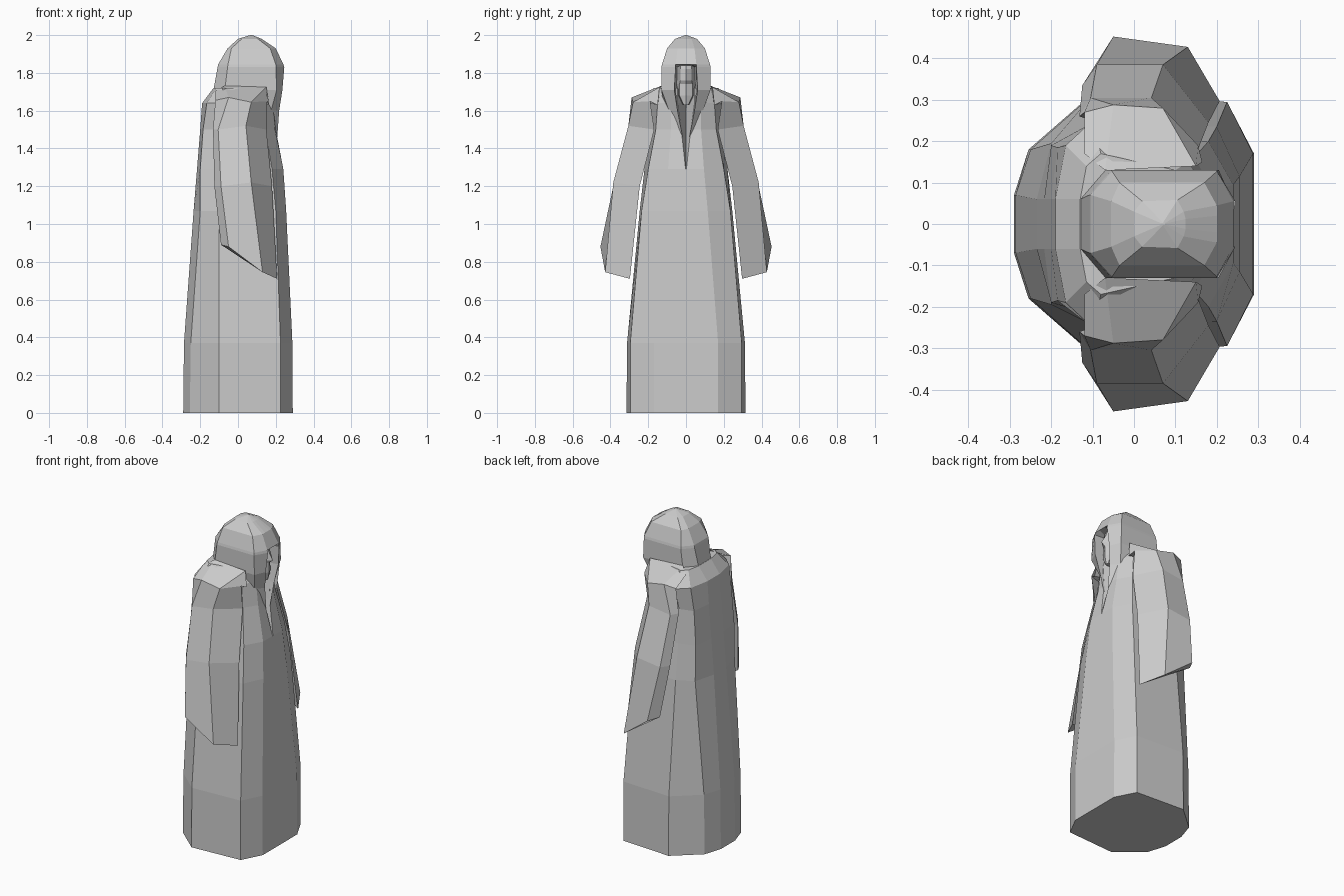
import bpy, bmesh


def loft(name, rings):
    """Skin a closed solid through rings of 3D points."""
    bm = bmesh.new()
    loops = [[bm.verts.new(p) for p in ring] for ring in rings]
    n = len(loops[0])
    for a, b in zip(loops, loops[1:]):
        for i in range(n):
            j = (i + 1) % n
            bm.faces.new((a[i], a[j], b[j], b[i]))
    bm.faces.new(loops[0][::-1])
    bm.faces.new(loops[-1])
    bmesh.ops.remove_doubles(bm, verts=bm.verts, dist=0.0005)
    bmesh.ops.recalc_face_normals(bm, faces=bm.faces)
    me = bpy.data.meshes.new(name)
    bm.to_mesh(me)
    bm.free()
    ob = bpy.data.objects.new(name, me)
    bpy.context.collection.objects.link(ob)
    return ob


def sym(z, center, half):
    """Ring at height z: front centre point plus a half outline mirrored in y."""
    return ([(center, 0, z)] + [(x, y, z) for x, y in half]
            + [(x, -y, z) for x, y in reversed(half)])


# Robe: ten-sided body with a V-shaped neck opening
loft("robe", [
    sym(0, .29, [(.29, .01), (.29, .17), (.225, .295), (-.1, .315), (-.255, .18), (-.29, .07)]),
    sym(.37, .288, [(.288, .01), (.288, .17), (.225, .295), (-.1, .312), (-.25, .18), (-.286, .07)]),
    sym(1.07, .255, [(.255, .01), (.255, .115), (.2, .235), (-.1, .245), (-.2, .195), (-.235, .06)]),
    sym(1.29, .24, [(.24, .002), (.24, .095), (.18, .2), (-.1, .22), (-.2, .19), (-.217, .06)]),
    sym(1.5, .14, [(.2, .025), (.195, .08), (.145, .16), (-.1, .21), (-.185, .185), (-.2, .06)]),
    sym(1.64, .1, [(.19, .045), (.18, .08), (.13, .15), (-.1, .25), (-.165, .19), (-.19, .06)]),
    sym(1.72, .08, [(.16, .045), (.15, .07), (.1, .13), (-.08, .17), (-.115, .14), (-.13, .06)]),
])

# Hood: recessed face opening, lappets running down into the neckline
loft("hood", [
    sym(1.46, .15, [(.16, .012), (.208, .018), (.17, .05), (-.05, .08), (-.1, .05)]),
    sym(1.6, .11, [(.12, .035), (.218, .045), (.175, .09), (-.06, .12), (-.12, .06)]),
    sym(1.71, .11, [(.12, .05), (.235, .062), (.205, .13), (-.07, .13), (-.13, .06)]),
    sym(1.83, .12, [(.13, .05), (.245, .055), (.2, .13), (-.055, .13), (-.108, .07)]),
    sym(1.845, .24, [(.24, .02), (.24, .055), (.2, .127), (-.053, .127), (-.105, .07)]),
    sym(1.93, .2, [(.2, .02), (.2, .045), (.17, .1), (-.035, .1), (-.055, .055)]),
    sym(1.98, .125, [(.125, .012), (.12, .03), (.105, .058), (.02, .055), (-.0, .03)]),
    sym(2.0, .075, [(.075, .001), (.075, .002), (.07, .003), (.07, .003), (.065, .002)]),
])

# Face with nose and pointed beard inside the hood
loft("face", [
    sym(1.63, .205, [(.2, .012), (.15, .015)]),
    sym(1.68, .215, [(.2, .035), (.12, .045)]),
    sym(1.74, .215, [(.195, .035), (.12, .05)]),
    sym(1.76, .24, [(.195, .03), (.12, .05)]),
    sym(1.82, .205, [(.195, .03), (.12, .05)]),
    sym(1.85, .2, [(.19, .03), (.12, .05)]),
])

# Wide hanging sleeves: back inner, back outer, front outer, front inner corners
sleeve = [
    [(-.12, .17, 1.705), (-.07, .13, 1.732), (.15, .14, 1.725), (.165, .15, 1.63)],
    [(-.12, .27, 1.655), (-.05, .288, 1.67), (.07, .28, 1.645), (.155, .19, 1.65)],
    [(-.132, .26, 1.5), (-.105, .305, 1.5), (.042, .305, 1.52), (.15, .168, 1.5)],
    [(-.125, .335, 1.2), (-.09, .385, 1.2), (.07, .385, 1.22), (.18, .245, 1.2)],
    [(-.09, .385, .89), (-.05, .453, .88), (.13, .428, .745), (.207, .297, .71)],
]
for side, label in ((1, "left"), (-1, "right")):
    loft(label + "_sleeve", [[(x, side * y, z) for x, y, z in r] for r in sleeve])
